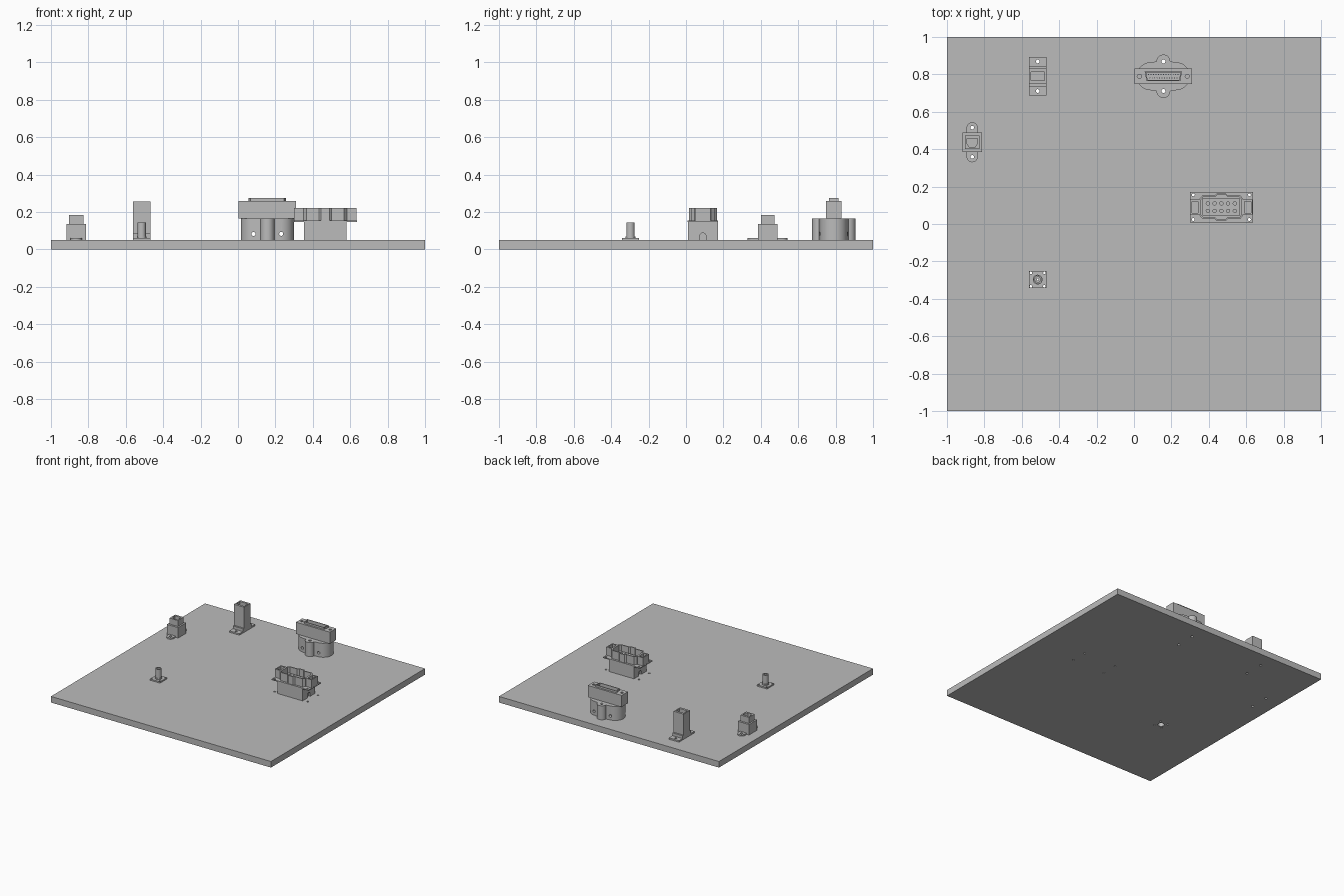
import bpy, bmesh, math
from mathutils import Matrix

if "Cube" in bpy.data.objects:
    bpy.data.objects.remove(bpy.data.objects["Cube"])

grey = bpy.data.materials.new("plain_grey")
grey.use_nodes = True
GREY = (0.5, 0.5, 0.5, 1)
grey.diffuse_color = GREY
grey.node_tree.nodes["Principled BSDF"].inputs["Base Color"].default_value = GREY
parts = []


# ---- 2D outlines ----
def rect(cx, cy, hx, hy):
    return [(cx - hx, cy - hy), (cx + hx, cy - hy), (cx + hx, cy + hy), (cx - hx, cy + hy)]


def circle(cx, cy, r, n=20):
    return [(cx + r * math.cos(math.tau * i / n), cy + r * math.sin(math.tau * i / n)) for i in range(n)]


def rounded(cx, cy, hx, hy, r, n=8):
    pts = []
    for k, (sx, sy) in enumerate([(1, 1), (-1, 1), (-1, -1), (1, -1)]):
        for i in range(n + 1):
            a = math.pi / 2 * (k + i / n)
            pts.append((cx + sx * (hx - r) + r * math.cos(a), cy + sy * (hy - r) + r * math.sin(a)))
    return pts


def quad_mirror(cx, cy, q):
    """Mirror a quarter outline (from +x towards +y) into a closed loop."""
    half = q + [(-x, y) for x, y in reversed(q)]
    return [(cx + x, cy + y) for x, y in half + [(-x, -y) for x, y in half]]


# ---- Extruded outline; further loops become holes ----
def prism(name, loops, z0, z1, matrix=None):
    cu = bpy.data.curves.new(name, "CURVE")
    cu.dimensions = "2D"
    cu.fill_mode = "BOTH"
    cu.extrude = (z1 - z0) / 2
    for loop in loops:
        sp = cu.splines.new("POLY")
        sp.points.add(len(loop) - 1)
        for p, (x, y) in zip(sp.points, loop):
            p.co = (x, y, 0, 1)
        sp.use_cyclic_u = True
    tmp = bpy.data.objects.new(name + "_outline", cu)
    bpy.context.collection.objects.link(tmp)
    me = bpy.data.meshes.new_from_object(tmp.evaluated_get(bpy.context.evaluated_depsgraph_get()))
    bpy.data.objects.remove(tmp)
    bm = bmesh.new()
    bm.from_mesh(me)
    bmesh.ops.remove_doubles(bm, verts=bm.verts, dist=1e-5)
    bmesh.ops.translate(bm, verts=bm.verts, vec=(0, 0, (z0 + z1) / 2))
    if matrix:
        bm.transform(matrix)
    bmesh.ops.recalc_face_normals(bm, faces=bm.faces)
    bm.to_mesh(me)
    bm.free()
    me.materials.clear()
    me.materials.append(grey)
    ob = bpy.data.objects.new(name, me)
    bpy.context.collection.objects.link(ob)
    parts.append(ob)
    return ob


def cut(ob, cutter):
    mod = ob.modifiers.new("cut", "BOOLEAN")
    mod.operation = "DIFFERENCE"
    mod.solver = "EXACT"
    mod.object = cutter
    bpy.context.view_layer.objects.active = ob
    bpy.ops.object.modifier_apply(modifier=mod.name)
    parts.remove(cutter)
    bpy.data.objects.remove(cutter)


def corners(cx, cy, dx, dy, r):
    return [circle(cx + sx * dx, cy + sy * dy, r, 12) for sx in (-1, 1) for sy in (-1, 1)]


TOP = 0.05
# Connector centres
TX, TY = -0.515, 0.79     # tower
JX, JY = -0.865, 0.437    # jack
CX, CY = -0.515, -0.297   # coaxial
HX, HY = 0.467, 0.09      # heavy duty
DX, DY = 0.157, 0.79      # d-shaped

tower_holes = [circle(TX, TY + s * 0.079, 0.01, 14) for s in (-1, 1)]
jack_holes = [circle(JX, JY + s * 0.078, 0.01, 14) for s in (-1, 1)]
coax_holes = corners(CX, CY, 0.036, 0.036, 0.007)
heavy_holes = corners(HX, HY, 0.15, 0.066, 0.008)
hood_holes = [circle(DX, DY + s * 0.079, 0.011, 14) for s in (-1, 1)]

# ---- Base panel with mounting holes ----
prism("base_panel", [rect(0, 0, 1, 1)] + tower_holes + jack_holes + coax_holes + heavy_holes
      + hood_holes + [circle(CX, CY, 0.025)], 0, TOP)

# ---- Tower connector ----
prism("tower_flange", [rect(TX, TY, 0.046, 0.102)] + tower_holes, TOP, 0.062)
prism("tower_foot", [rect(TX, TY, 0.046, 0.056)], 0.062, 0.085)
prism("tower_body", [rect(TX, TY, 0.046, 0.042)], 0.085, 0.2)
prism("tower_socket", [rect(TX, TY, 0.046, 0.042), rect(TX, TY, 0.036, 0.024)], 0.2, 0.257)

# ---- Small jack connector ----
prism("jack_flange", [rounded(JX, JY, 0.03, 0.107, 0.029)] + jack_holes, TOP, 0.061)
prism("jack_body", [rect(JX, JY, 0.051, 0.053)], TOP, 0.136)
mouth = [(JX + x, JY + y) for x, y in
         [(-0.029, 0.02), (-0.029, -0.005), (-0.015, -0.027), (0.015, -0.027), (0.029, -0.005), (0.029, 0.02)]]
prism("jack_socket", [rect(JX, JY, 0.038, 0.037), mouth], 0.136, 0.185)

# ---- Coaxial connector ----
prism("coax_flange", [rect(CX, CY, 0.046, 0.046)] + coax_holes + [circle(CX, CY, 0.008, 12)], TOP, 0.061)
prism("coax_collar", [circle(CX, CY, 0.026, 24), circle(CX, CY, 0.014)], 0.061, 0.07)
prism("coax_barrel", [circle(CX, CY, 0.022, 24), circle(CX, CY, 0.014)], 0.061, 0.143)
prism("coax_core", [circle(CX, CY, 0.014), circle(CX, CY, 0.005, 12)], 0.061, 0.105)

# ---- Heavy duty connector ----
body = prism("heavy_body", [rect(HX, HY, 0.113, 0.08)], TOP, 0.147)
arch = [(HY - 0.018, 0.0), (HY + 0.018, 0.0)] + [
    (HY + 0.018 * math.cos(a), 0.07 + 0.018 * math.sin(a)) for a in [math.pi * i / 8 for i in range(9)]]
for s in (-1, 1):
    side = Matrix(((0, 0, 1, HX + s * 0.113), (1, 0, 0, 0), (0, 1, 0, 0), (0, 0, 0, 1)))
    cut(body, prism("arch_cutter", [arch], -0.015, 0.015, side))
prism("heavy_flange", [rect(HX, HY, 0.168, 0.081)] + heavy_holes, 0.147, 0.155)
shell_q = [(0.116, 0.045), (0.1, 0.064), (0.034, 0.064), (0.022, 0.075)]
shell_in = [(0.108, 0.04), (0.095, 0.056), (0.032, 0.056), (0.02, 0.067)]
prism("heavy_shell", [quad_mirror(HX, HY, shell_q), quad_mirror(HX, HY, shell_in)], 0.155, 0.222)
contacts = [circle(HX + 0.036 * i, HY + s * 0.02, 0.009, 14) for i in range(-2, 3) for s in (-1, 1)]
prism("heavy_insert", [rect(HX, HY, 0.1, 0.045)] + contacts, 0.155, 0.175)
for s, label in ((-1, "right"), (1, "left")):
    prism("heavy_end_lug_" + label, [rect(HX + s * 0.141, HY, 0.026, 0.04),
                                     rect(HX + s * 0.141, HY, 0.017, 0.03)], 0.155, 0.222)

# ---- D-shaped connector: hood with round screw lugs ----
a0 = math.acos(-0.005 / 0.037)
hood_q = [(0.067 + 0.075 * math.cos(a), 0.075 * math.sin(a)) for a in [math.pi / 2 * i / 10 for i in range(1, 11)]]
hood_q += [(0.037 * math.cos(a), 0.079 + 0.037 * math.sin(a)) for a in [math.pi / 2 * i / 8 for i in range(8)]]
hood = prism("hood", [quad_mirror(DX, DY, hood_q)] + hood_holes, TOP, 0.165)
for s in (-1, 1):
    along_y = Matrix(((1, 0, 0, 0), (0, 0, 1, DY), (0, 1, 0, 0), (0, 0, 0, 1)))
    cut(hood, prism("side_hole_cutter", [circle(DX + s * 0.074, 0.083, 0.011, 16)], -0.2, 0.2, along_y))

# Head block, screws, D shell and pins
screw_holes = [circle(DX + s * 0.128, DY, 0.012, 6) for s in (-1, 1)]


def d_loop(hx, hy, slant):
    return [(DX - hx + slant, DY - hy), (DX + hx - slant, DY - hy), (DX + hx, DY + hy), (DX - hx, DY + hy)]


prism("head_base", [rect(DX, DY, 0.154, 0.041)], 0.165, 0.215)
prism("head_block", [rect(DX, DY, 0.154, 0.041), d_loop(0.092, 0.02, 0.008)] + screw_holes, 0.215, 0.26)
prism("d_shell", [d_loop(0.1, 0.026, 0.01), d_loop(0.092, 0.02, 0.008)], 0.26, 0.275)
for row, n in ((1, 13), (-1, 12)):
    for i in range(n):
        prism("contact_pin", [circle(DX + (i - (n - 1) / 2) * 0.0132, DY + row * 0.009, 0.003, 8)], 0.215, 0.255)

# ---- Smooth round walls, keep edges sharp ----
bpy.ops.object.select_all(action="DESELECT")
for ob in parts:
    ob.select_set(True)
bpy.context.view_layer.objects.active = parts[0]
bpy.ops.object.shade_smooth_by_angle(angle=math.radians(30))
